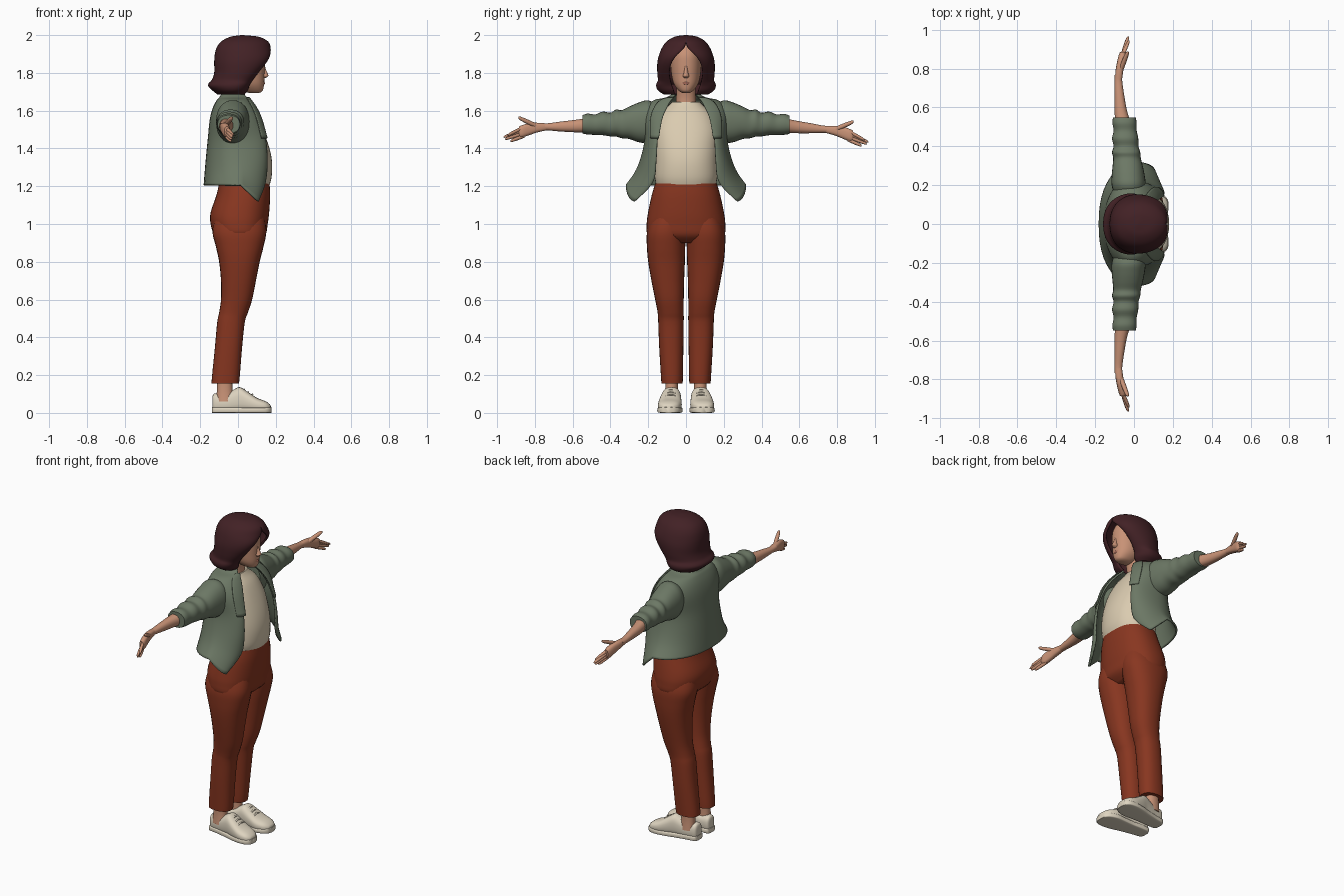
import bpy, bmesh, math


def material(name, r, g, b):
    m = bpy.data.materials.new(name)
    m.diffuse_color = [((c / 255 + 0.055) / 1.055) ** 2.4 for c in (r, g, b)] + [1]
    return m


SKIN = material("skin", 200, 146, 118)
LIPS = material("lips", 176, 112, 94)
HAIR = material("hair_brown", 66, 33, 37)
GREEN = material("jacket_green", 108, 120, 101)
CREAM = material("shirt_cream", 218, 203, 176)
RUST = material("trouser_rust", 136, 54, 32)
SHOE = material("shoe_offwhite", 222, 212, 192)


def spline(rows, k=4):
    """Catmull-Rom interpolation between rows of numbers."""
    out = []
    for i in range(len(rows) - 1):
        a, b, c, d = rows[max(i - 1, 0)], rows[i], rows[i + 1], rows[min(i + 2, len(rows) - 1)]
        for j in range(k):
            t = j / k
            out.append([0.5 * (2 * q + (r - p) * t + (2 * p - 5 * q + 4 * r - s) * t * t
                               + (3 * q - p - 3 * r + s) * t ** 3)
                        for p, q, r, s in zip(a, b, c, d)])
    return out + [list(rows[-1])]


def make(name, verts, faces, mat, thick=0):
    me = bpy.data.meshes.new(name)
    me.from_pydata(verts, [], faces)
    bm = bmesh.new()
    bm.from_mesh(me)
    bmesh.ops.remove_doubles(bm, verts=bm.verts, dist=0.0004)
    bmesh.ops.recalc_face_normals(bm, faces=bm.faces)
    bm.to_mesh(me)
    bm.free()
    me.materials.append(mat)
    ob = bpy.data.objects.new(name, me)
    bpy.context.collection.objects.link(ob)
    if thick:
        mod = ob.modifiers.new("thickness", "SOLIDIFY")
        mod.thickness, mod.offset = thick, 0
    return ob


def loft(name, axis, rows, mat, s=1, p=2.2, n=28, k=4, splay=0):
    """Closed loft; each row is position, then min/max of the two cross axes."""
    verts, faces = [], []
    rows = spline(rows, k)
    for t, a0, a1, b0, b1 in rows:
        for i in range(n):
            w = 2 * math.pi * i / n
            c, d = math.cos(w), math.sin(w)
            a = (a0 + a1) / 2 + (a1 - a0) / 2 * math.copysign(abs(c) ** (2 / p), c)
            b = (b0 + b1) / 2 + (b1 - b0) / 2 * math.copysign(abs(d) ** (2 / p), d)
            x, y, z = {"x": (t, a, b), "y": (a, t, b), "z": (a, b, t)}[axis]
            verts.append((x, s * (y + splay * x), z))
    for r in range(len(rows) - 1):
        for i in range(n):
            j = (i + 1) % n
            faces.append((r * n + i, r * n + j, r * n + n + j, r * n + n + i))
    faces += [tuple(range(n)), tuple(range(len(verts) - n, len(verts)))]
    return make(name, verts, faces, mat)


def tube(name, p0, p1, r, mat, s):
    """Tapered finger running along y."""
    rows = []
    for t, f in ((0, 1), (0.5, 1.02), (0.85, 0.85), (0.96, 0.55), (1, 0.15)):
        x, y, z = (u + (v - u) * t for u, v in zip(p0, p1))
        rows.append((y, x - r * f, x + r * f, z - r * f, z + r * f))
    loft(name, "y", rows, mat, s, 2, 12, 3)


def shell(name, rows, mat, thick, span=1.0, n=24):
    """Open-fronted shell; row: z, back x, middle x, half width, edge x, edge y, front dip."""
    verts, faces = [], []
    rows = spline(rows)
    for s in (1, -1):
        base = len(verts)
        for z, xb, xm, hw, xf, yf, dip in rows:
            yf = max(yf, 0)
            for i in range(n + 1):
                t = math.pi * span * i / n
                c, d = math.cos(t), math.sin(t)
                if t <= math.pi / 2:
                    v = (xm + (xf - xm) * c, s * (yf + (hw - yf) * d), z - dip * c)
                else:
                    v = (xm - (xb - xm) * c, s * hw * max(d, 0) ** 0.85, z)
                verts.append(v)
        for r in range(len(rows) - 1):
            for i in range(n):
                q = base + r * (n + 1) + i
                faces.append((q, q + 1, q + n + 2, q + n + 1))
    return make(name, verts, faces, mat, thick)


def sym(rows):
    """Expand (z, x0, x1, half width) rows."""
    return [(z, a, b, -h, h) for z, a, b, h in rows]


# Trousers: hips
loft("hips", "z", sym([(0.90, -.08, .10, .12), (0.94, -.125, .145, .20), (1.0, -.145, .157, .208),
                       (1.06, -.145, .165, .201), (1.15, -.115, .17, .182),
                       (1.215, -.10, .167, .163)]), RUST, p=2.3, n=40)

# Shirt, neck, head
loft("shirt", "z", sym([(1.20, -.09, .165, .157), (1.25, -.10, .178, .166), (1.33, -.11, .18, .166),
                        (1.41, -.11, .164, .168), (1.5, -.11, .13, .17), (1.58, -.10, .09, .14),
                        (1.625, -.085, .055, .095), (1.645, -.08, .042, .075)]), CREAM, n=40)
loft("neck", "z", sym([(1.58, -.08, .04, .06), (1.67, -.06, .035, .052), (1.78, -.03, .06, .05)]), SKIN)
loft("head", "z", sym([(1.694, .06, .112, .018), (1.705, .02, .13, .038), (1.74, -.03, .138, .064),
                       (1.79, -.07, .14, .077), (1.85, -.09, .142, .082), (1.9, -.09, .138, .078),
                       (1.95, -.06, .11, .058), (1.972, -.02, .06, .03)]), SKIN, n=36)
loft("nose", "z", sym([(1.773, .125, .146, .010), (1.783, .12, .160, .017), (1.795, .12, .158, .013),
                       (1.82, .12, .147, .009), (1.845, .12, .142, .006)]), SKIN, n=16)
loft("mouth", "y", [(-.024, .125, .131, 1.743, 1.747), (-.012, .12, .1395, 1.738, 1.752),
                    (0, .12, .143, 1.736, 1.753), (.012, .12, .1395, 1.738, 1.752),
                    (.024, .125, .131, 1.743, 1.747)], LIPS, n=16)

# Bobbed hair with a flipped hem
shell("hair", [(1.69, -.105, -.02, .112, .03, .06, 0), (1.71, -.13, -.02, .143, .047, .066, 0),
               (1.735, -.153, -.01, .152, .055, .075, 0), (1.76, -.133, .0, .143, .07, .082, 0),
               (1.80, -.12, .01, .146, .10, .087, 0), (1.85, -.12, .02, .146, .14, .078, 0),
               (1.89, -.118, .03, .138, .163, .052, 0), (1.93, -.108, .03, .122, .167, .012, 0),
               (1.962, -.085, .03, .098, .155, 0, 0), (1.985, -.04, .03, .06, .11, 0, 0),
               (1.992, .0, .025, .025, .05, 0, 0), (1.994, .02, .02, 0, .02, 0, 0)], HAIR, .012)

# Open jacket and its lapels
coat = [(1.683, -.085, -.02, .072, .03, .055, 0), (1.665, -.097, -.02, .105, .047, .07, 0),
        (1.65, -.11, -.02, .17, .06, .085, 0), (1.61, -.13, -.02, .21, .088, .108, 0),
        (1.55, -.145, -.02, .224, .115, .132, 0), (1.45, -.155, -.01, .215, .143, .15, 0),
        (1.35, -.165, 0, .235, .152, .157, .015), (1.27, -.172, .01, .268, .142, .175, .05),
        (1.205, -.177, .015, .315, .105, .27, .085)]
shell("jacket", coat, GREEN, .01)
shell("lapels", [(z + .004, b, m + .01, w + .006, x + .011, y - .006, d)
                 for z, b, m, w, x, y, d in coat[1:6]], GREEN, .006, span=.2, n=8)

for s, side in ((1, "left"), (-1, "right")):
    # Trouser leg
    loft(side + "_leg", "z", [(1.05, -.12, .14, .0, .18), (.96, -.135, .15, .002, .206),
                              (.88, -.117, .135, .004, .207), (.8, -.10, .115, .006, .20),
                              (.7, -.09, .095, .01, .183), (.6, -.09, .075, .012, .163),
                              (.53, -.10, .052, .012, .15), (.48, -.11, .036, .012, .147),
                              (.35, -.122, .022, .014, .142), (.2, -.137, .01, .016, .133),
                              (.155, -.14, .005, .018, .13)], RUST, s, 2.3)
    # Ankle and shoe
    loft(side + "_ankle", "z", [(.06, -.115, -.02, .04, .115), (.12, -.112, -.028, .043, .11),
                                (.2, -.11, -.03, .042, .11)], SKIN, s)
    shoe = [(-.136, .055, .092, .02, .08), (-.125, .037, .11, .004, .102), (-.07, .03, .116, .002, .1),
            (-.02, .028, .123, .002, .125), (.01, .025, .128, .002, .136), (.05, .02, .136, .002, .112),
            (.1, .015, .14, .002, .08), (.145, .025, .132, .004, .062), (.168, .045, .112, .01, .046),
            (.174, .065, .09, .02, .034)]
    loft(side + "_shoe", "x", shoe, SHOE, s, 2.6, splay=.08)
    loft(side + "_sole", "x", [(x * 1.02, a - .004, b + .004, 0, .03) for x, a, b, c, d in shoe],
         SHOE, s, 6, splay=.08)
    for i in range(3):
        x, z = .032 + .022 * i, .122 - .013 * i
        loft(f"{side}_lace_{i}", "y", [(.05, x - .004, x + .004, z - .012, z - .004),
                                       (.08, x - .005, x + .005, z - .003, z + .006),
                                       (.11, x - .004, x + .004, z - .012, z - .004)], SHOE, s, n=10)

    # Arms droop slightly more on one side
    def drop(y):
        return -.028 * s * max(0, y - .5)

    def limb(name, rows, mat, p=2.2):
        loft(f"{side}_{name}", "y", [(y, a, b, c + drop(y), d + drop(y)) for y, a, b, c, d in rows],
             mat, s, p)

    limb("sleeve", [(.15, -.10, .05, 1.46, 1.63), (.2, -.115, .06, 1.43, 1.655),
                    (.25, -.115, .055, 1.433, 1.643), (.3, -.11, .045, 1.45, 1.622),
                    (.34, -.107, .035, 1.454, 1.603), (.37, -.113, .032, 1.463, 1.606),
                    (.40, -.105, .023, 1.464, 1.589), (.44, -.113, .022, 1.47, 1.595),
                    (.48, -.105, .014, 1.472, 1.58), (.52, -.111, .013, 1.473, 1.584),
                    (.548, -.108, .01, 1.478, 1.575)], GREEN)
    limb("forearm", [(.5, -.095, -.01, 1.485, 1.565), (.58, -.1, -.035, 1.483, 1.55),
                     (.66, -.1, -.05, 1.485, 1.538), (.73, -.1, -.06, 1.489, 1.527),
                     (.77, -.099, -.061, 1.488, 1.527)], SKIN)
    limb("palm", [(.74, -.098, -.062, 1.489, 1.526), (.79, -.095, -.055, 1.476, 1.528),
                  (.83, -.088, -.048, 1.461, 1.525), (.865, -.08, -.042, 1.449, 1.514),
                  (.885, -.072, -.046, 1.452, 1.505)], SKIN, 2.6)
    # Fingers and thumb
    for i, tip in enumerate((.945, .966, .958, .93)):
        z = 1.503 - .0155 * i
        tube(f"{side}_finger_{i}", (-.064, .855, z + drop(.85)),
             (-.026 - .004 * i, tip, z - .045 + .005 * i + drop(tip)), .0095, SKIN, s)
    tube(side + "_thumb", (-.07, .785, 1.508 + drop(.8)), (-.032, .888, 1.553 + drop(.88)), .0125, SKIN, s)

# Smooth shading with sharp hems
bpy.ops.object.select_all(action="SELECT")
bpy.context.view_layer.objects.active = bpy.context.selected_objects[0]
bpy.ops.object.shade_smooth_by_angle(angle=math.radians(45))
